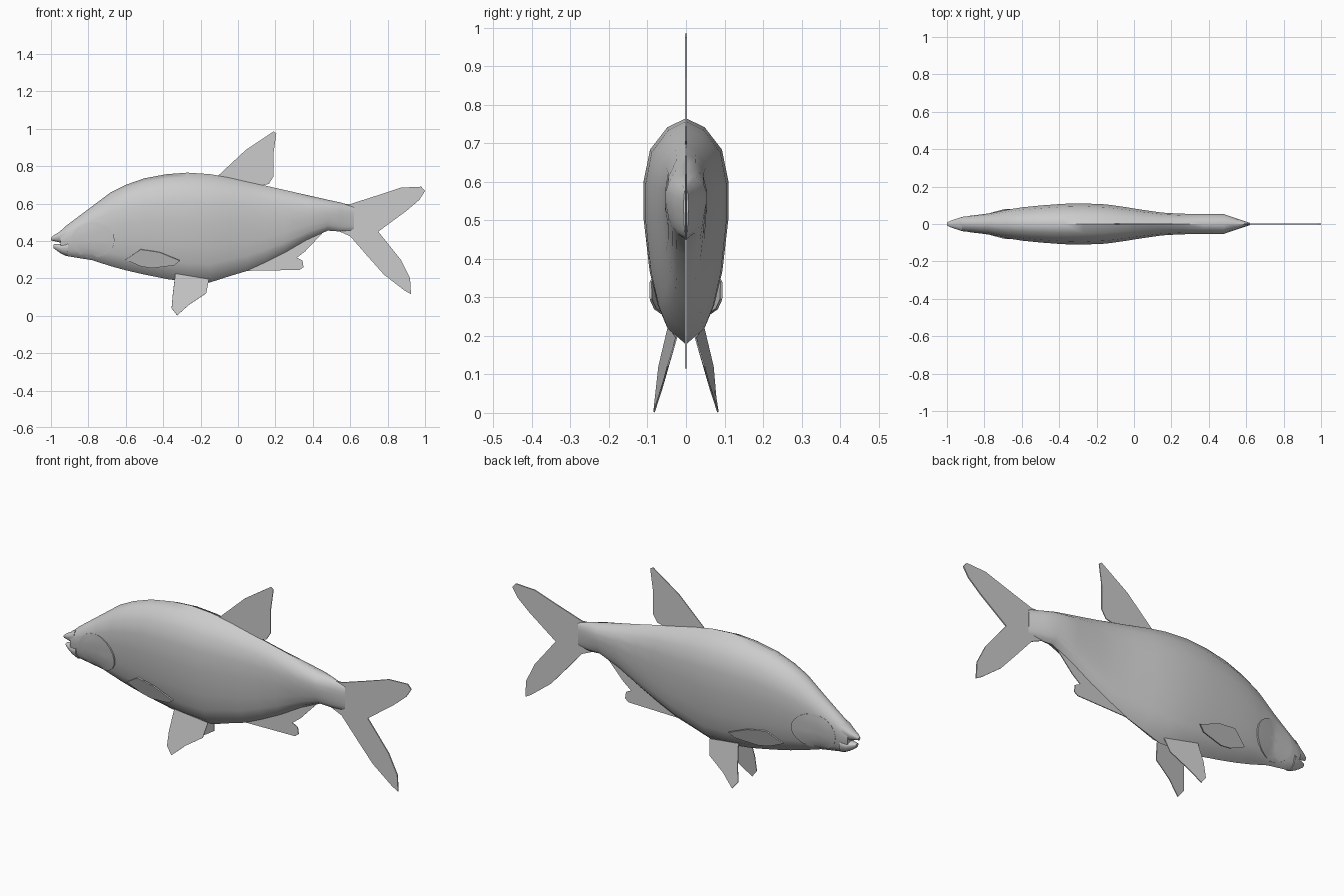
import bpy, math
from mathutils import Vector

if "Cube" in bpy.data.objects:
    bpy.data.objects.remove(bpy.data.objects["Cube"])

skin = bpy.data.materials.new("grey_skin")
skin.diffuse_color = (0.6, 0.6, 0.6, 1)
skin.use_nodes = True
skin.node_tree.nodes["Principled BSDF"].inputs["Base Color"].default_value = skin.diffuse_color

# Half cross-section: (share of height from belly, share of half width)
HALF = [(0, 0), (.07, .45), (.17, .67), (.32, .86), (.55, 1), (.72, 1),
        (.86, .85), (.96, .44), (1, 0)]

# Body stations: x, belly z, back z, half width
BODY = [(-.95, .335, .45, .028), (-.92, .32, .48, .038), (-.86, .31, .525, .045),
        (-.78, .297, .585, .055), (-.68, .265, .66, .076), (-.6, .243, .70, .089),
        (-.5, .22, .735, .099), (-.38, .196, .757, .108), (-.27, .182, .765, .11),
        (-.15, .178, .757, .105), (-.05, .21, .74, .091), (.05, .24, .717, .075),
        (.15, .285, .695, .061), (.25, .335, .672, .055), (.37, .405, .645, .054),
        (.48, .455, .62, .053), (.55, .45, .605, .029), (.62, .455, .585, .006)]


def make(name, verts, faces, smooth=True):
    mesh = bpy.data.meshes.new(name)
    mesh.from_pydata(verts, [], faces)
    mesh.materials.append(skin)
    obj = bpy.data.objects.new(name, mesh)
    bpy.context.collection.objects.link(obj)
    if smooth:
        bpy.ops.object.select_all(action='DESELECT')
        obj.select_set(True)
        bpy.context.view_layer.objects.active = obj
        bpy.ops.object.shade_smooth_by_angle(angle=math.radians(50))
    return obj


def loft(name, stations):
    """Skin the cross-section along the stations and cap both ends."""
    ring = [(f, -w) for f, w in HALF] + [(f, w) for f, w in HALF[-2:0:-1]]
    n = len(ring)
    verts = [(x, w * hw, lo + f * (hi - lo))
             for x, lo, hi, hw in stations for f, w in ring]
    faces = [(i * n + j, (i + 1) * n + j, (i + 1) * n + (j + 1) % n, i * n + (j + 1) % n)
             for i in range(len(stations) - 1) for j in range(n)]
    last = (len(stations) - 1) * n
    faces += [tuple(range(n)), tuple(last + j for j in reversed(range(n)))]
    # normals outward
    return make(name, verts, [tuple(reversed(f)) for f in faces])


def lerp_table(table, t):
    for a, b in zip(table, table[1:]):
        if t <= b[0]:
            k = max(0, (t - a[0]) / (b[0] - a[0]))
            return [p + (q - p) * k for p, q in zip(a, b)]
    return table[-1]


def flank(x, z):
    """Half width of the body at a point of its side."""
    _, lo, hi, hw = lerp_table(BODY, x)
    return hw * lerp_table(HALF, min(1, max(0, (z - lo) / (hi - lo))))[1]


def fin(name, points, thickness=.004):
    obj = make(name, points, [tuple(range(len(points)))], smooth=False)
    mod = obj.modifiers.new("thickness", 'SOLIDIFY')
    mod.thickness, mod.offset = thickness, 0
    return obj


def upright(points):
    return [(x, 0, z) for x, z in points]


# Body and lips
loft("body", BODY)
loft("upper_lip", [(-1, .402, .418, .008), (-.985, .4, .43, .016),
                   (-.96, .394, .445, .025), (-.92, .38, .478, .037)])
loft("lower_lip", [(-.987, .362, .382, .01), (-.965, .345, .384, .021),
                   (-.94, .33, .385, .031), (-.91, .318, .40, .039)])

# Fins on the centre line
fin("dorsal_fin", upright([(-.11, .745), (.04, .885), (.19, .985), (.205, .975), (.19, .87),
                           (.19, .745), (.165, .705), (.1, .69), (-.05, .71)]))
fin("tail_fin", upright([(.5, .60), (.6, .597), (.75, .645), (.87, .685), (.98, .69),
                         (1, .667), (.97, .62), (.9, .56), (.75, .45), (.87, .30),
                         (.92, .2), (.925, .115), (.89, .135), (.78, .22), (.7, .31),
                         (.6, .425), (.55, .447), (.5, .47)]), .006)
fin("anal_fin", upright([(-.02, .235), (.04, .24), (.33, .245), (.35, .26), (.345, .295),
                         (.315, .31), (.36, .345), (.45, .44), (.3, .42), (.1, .30)]))

for side, label in ((-1, "right"), (1, "left")):
    # Belly fins, splayed outward
    fin(label + "_pelvic_fin", [(x, side * y, z) for x, y, z in (
        (-.335, .045, .225), (-.348, .07, .12), (-.355, .077, .04), (-.325, .083, .002),
        (-.26, .064, .06), (-.17, .048, .12), (-.155, .025, .195))])

    # Side fins, lying against the flank
    outline = [(-.6, .30), (-.52, .355), (-.42, .34), (-.31, .295),
               (-.34, .27), (-.46, .255), (-.52, .265)]
    fin(label + "_pectoral_fin", [
        (x, side * (flank(x, z) + .004 + .012 * (x + .6) / .3), z) for x, z in outline], .006)

    # Gill cover: domed plate with a raised rear edge
    verts, faces, seg, rings = [], [], 20, 4
    for r in range(rings + 2):
        k = min(r, rings) / rings
        for s in range(seg):
            a = 2 * math.pi * s / seg
            x = -.775 + .115 * k * math.cos(a)
            z = .405 + .095 * k * math.sin(a)
            lift = .001 + .008 * max(0, k * math.cos(a)) if r <= rings else -.006
            verts.append((x, side * (flank(x, z) + lift), z))
    for r in range(rings + 1):
        for s in range(seg):
            t = (s + 1) % seg
            f = (r * seg + s, (r + 1) * seg + s, (r + 1) * seg + t, r * seg + t)
            if r == 0:
                f = f[:3]
            faces.append(f if side < 0 else f[::-1])
    # merge the centre ring into a single vertex
    faces = [tuple(0 if i < seg else i - seg + 1 for i in f) for f in faces]
    faces = [tuple(dict.fromkeys(f)) for f in faces]
    make(label + "_gill_cover", [verts[0]] + verts[seg:], faces)
